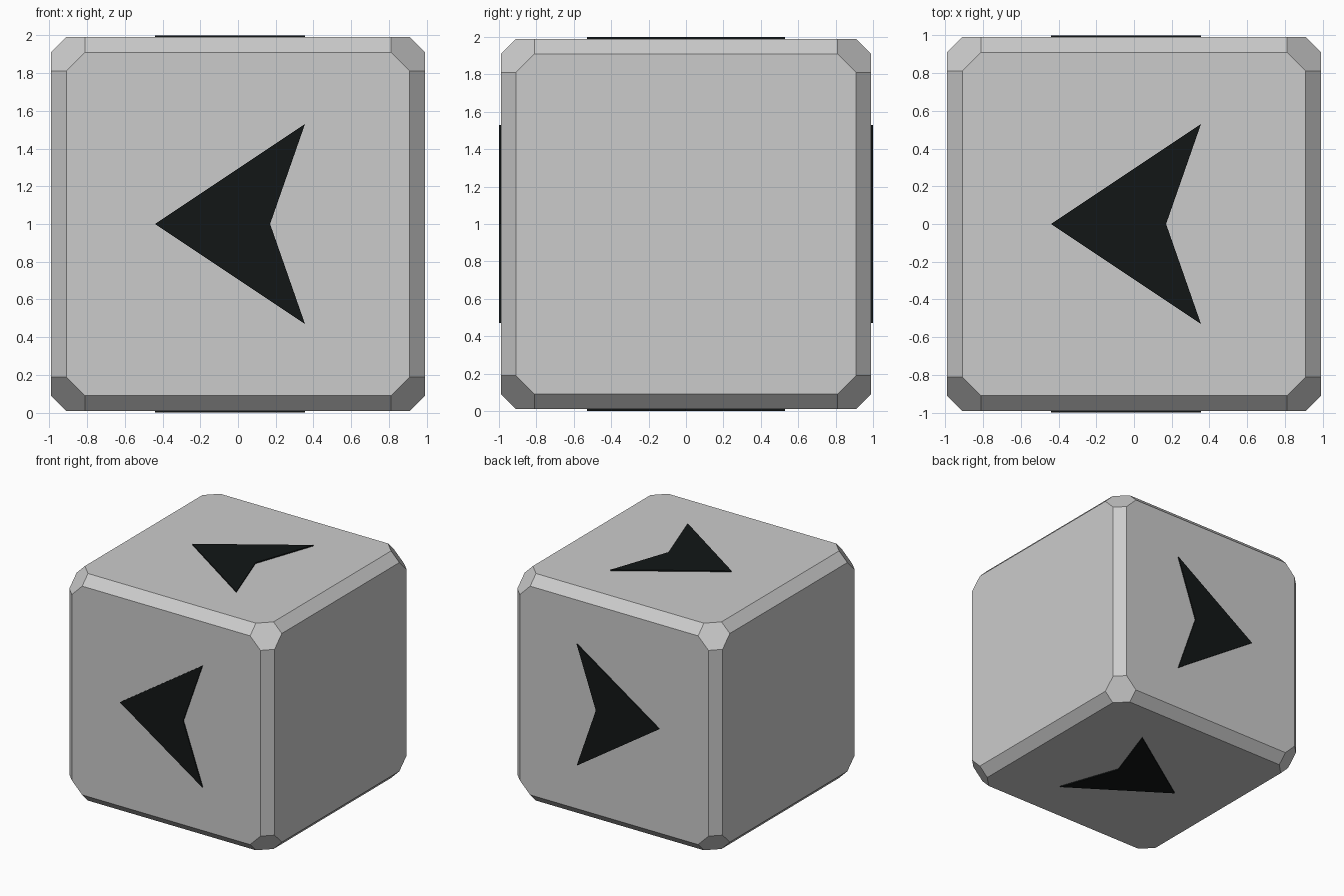
import bpy, bmesh
from math import pi
from itertools import permutations, product
from mathutils import Matrix, Vector

if "Cube" in bpy.data.objects:
    bpy.data.objects.remove(bpy.data.objects["Cube"])

CENTRE = Matrix.Translation((0, 0, 1))


def finish(bm, name):
    bmesh.ops.recalc_face_normals(bm, faces=bm.faces)
    mesh = bpy.data.meshes.new(name)
    bm.to_mesh(mesh)
    bm.free()
    obj = bpy.data.objects.new(name, mesh)
    bpy.context.collection.objects.link(obj)
    return obj


# Block: cube with chamfered edges and hexagonal corners, as a convex hull
bm = bmesh.new()
for p in permutations((0.99, 0.91, 0.81)):
    for s in product((-1, 1), repeat=3):
        bm.verts.new([a * b for a, b in zip(p, s)])
bmesh.ops.convex_hull(bm, input=bm.verts[:])
bmesh.ops.dissolve_limit(bm, angle_limit=0.02, verts=bm.verts[:], edges=bm.edges[:])
bm.transform(CENTRE)
finish(bm, "block")

# Arrow plates: thin dart shapes on top, front, bottom and back
black = bpy.data.materials.new("black")
black.diffuse_color = (0.006, 0.008, 0.008, 1)
black.use_nodes = True
black.node_tree.nodes["Principled BSDF"].inputs["Base Color"].default_value = black.diffuse_color
DART = [(-0.44, 0), (0.17 + 0.185, -0.53), (0.17, 0), (0.355, 0.53)]

for i, side in enumerate(("top", "back", "bottom", "front")):
    bm = bmesh.new()
    face = bm.faces.new([bm.verts.new((x, y, 0.985)) for x, y in DART])
    ext = bmesh.ops.extrude_face_region(bm, geom=[face], use_keep_orig=True)
    top = [g for g in ext["geom"] if isinstance(g, bmesh.types.BMVert)]
    bmesh.ops.translate(bm, verts=top, vec=Vector((0, 0, 0.015)))
    bm.transform(CENTRE @ Matrix.Rotation(i * pi / 2, 4, "X"))
    finish(bm, "arrow_" + side).data.materials.append(black)
